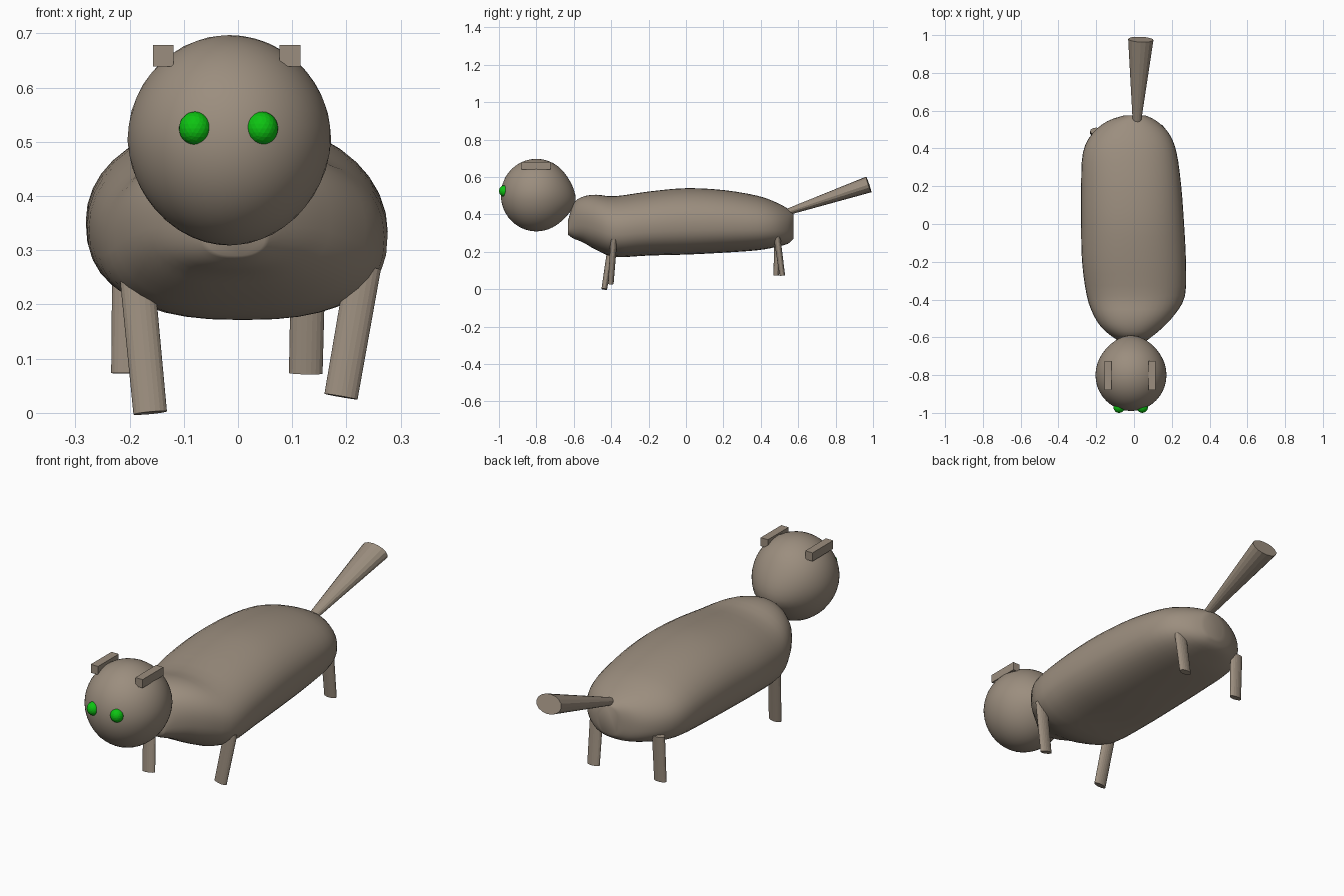
import bpy, bmesh, math
from mathutils import Vector

if "Cube" in bpy.data.objects:
    bpy.data.objects.remove(bpy.data.objects["Cube"])


def material(name, rgb):
    m = bpy.data.materials.new(name)
    m.diffuse_color = (*rgb, 1)
    m.use_nodes = True
    m.node_tree.nodes["Principled BSDF"].inputs["Base Color"].default_value = m.diffuse_color
    return m


FUR = material("fur", (0.33, 0.27, 0.21))
GREEN = material("eye_green", (0.004, 0.55, 0.006))


def loft(name, rings, mat):
    """Skin closed rings of points and cap both ends."""
    bm = bmesh.new()
    loops = [[bm.verts.new(p) for p in ring] for ring in rings]
    n = len(loops[0])
    for a, b in zip(loops, loops[1:]):
        for i in range(n):
            j = (i + 1) % n
            bm.faces.new((a[i], a[j], b[j], b[i]))
    bm.faces.new(loops[0])
    bm.faces.new(loops[-1])
    bmesh.ops.recalc_face_normals(bm, faces=bm.faces)
    mesh = bpy.data.meshes.new(name)
    bm.to_mesh(mesh)
    bm.free()
    ob = bpy.data.objects.new(name, mesh)
    bpy.context.collection.objects.link(ob)
    mesh.materials.append(mat)
    return ob


def limb(name, p0, p1, r0, r1, sides):
    """Straight tapered elliptical tube; r = (sideways, other) radii."""
    p0, p1 = Vector(p0), Vector(p1)
    d = (p1 - p0).normalized()
    u = Vector((1, 0, 0))
    u = (u - d * u.dot(d)).normalized()
    v = d.cross(u)
    angles = [2 * math.pi * i / sides for i in range(sides)]
    return loft(name, [[p + u * r[0] * math.cos(a) + v * r[1] * math.sin(a) for a in angles]
                       for p, r in ((p0, r0), (p1, r1))], FUR)


def ball(name, loc, scale, subdiv, mat):
    bpy.ops.mesh.primitive_ico_sphere_add(subdivisions=subdiv, radius=1, location=loc)
    ob = bpy.context.object
    ob.name = name
    ob.scale = scale
    ob.data.materials.append(mat)
    return ob


# Body: stations of (y, left x, right x, bottom z, top z)
stations = [
    (-0.63, -0.06, 0.05, 0.29, 0.37), (-0.60, -0.11, 0.09, 0.27, 0.46),
    (-0.55, -0.17, 0.15, 0.25, 0.495), (-0.48, -0.215, 0.215, 0.21, 0.505),
    (-0.38, -0.25, 0.27, 0.172, 0.497), (-0.20, -0.275, 0.275, 0.18, 0.522),
    (0.00, -0.28, 0.265, 0.185, 0.54), (0.20, -0.28, 0.25, 0.195, 0.53),
    (0.38, -0.27, 0.225, 0.208, 0.50), (0.48, -0.22, 0.185, 0.225, 0.465),
    (0.545, -0.14, 0.12, 0.243, 0.43), (0.575, -0.05, 0.06, 0.27, 0.405)]


def spline(a, b, c, d, t):
    return 0.5 * (2 * b + (c - a) * t + (2 * a - 5 * b + 4 * c - d) * t * t
                  + (3 * b - a - 3 * c + d) * t ** 3)


def body_ring(y, xl, xr, zb, zt, n=40):
    cx, hw = (xl + xr) / 2, (xr - xl) / 2
    mid = zb + (zt - zb) * 0.47
    ring = []
    for i in range(n):
        a = 2 * math.pi * i / n
        c, s = math.cos(a), math.sin(a)
        e = 2 / (2.1 if s > 0 else 2.5)
        h = zt - mid if s > 0 else mid - zb
        ring.append((cx + hw * math.copysign(abs(c) ** e, c), y,
                     mid + h * math.copysign(abs(s) ** e, s)))
    return ring


ext = [stations[0]] + stations + [stations[-1]]
rings = []
for k in range(len(stations) - 1):
    for t in (0, 1 / 3, 2 / 3):
        rings.append(body_ring(*(spline(*q, t) for q in zip(*ext[k:k + 4]))))
rings.append(body_ring(*stations[-1]))
body = loft("body", rings, FUR)
body.data.shade_smooth()

# Head, with a slight bulge at the nape where it meets the body
head = ball("head", (-0.016, -0.80, 0.503), (0.188, 0.19, 0.194), 4, FUR)
for v in head.data.vertices:
    v.co.y += 0.14 * max(0, v.co.y) ** 4 * max(0, 1 - 1.2 * abs(v.co.z + 0.25))
    if v.co.z < 0:
        v.co.x *= 1 - 0.05 * -v.co.z
head.data.shade_smooth()

# Eyes
for side, x in (("left", -0.079), ("right", 0.044)):
    ball(side + "_eye", (x, -0.969, 0.525), (0.03, 0.031, 0.031), 3, GREEN)

# Ears: plain bars on top of the head
for side, x in (("left", -0.138), ("right", 0.096)):
    bpy.ops.mesh.primitive_cube_add(size=1, location=(x, -0.802, 0.659))
    ear = bpy.context.object
    ear.name = side + "_ear"
    ear.scale = (0.038, 0.155, 0.04)
    ear.data.materials.append(FUR)

# Legs: flattened posts running up into the body
legs = {
    "front_left_leg": ((-0.162, -0.437, 0.0), (-0.188, -0.395, 0.27)),
    "front_right_leg": ((0.19, -0.402, 0.03), (0.232, -0.385, 0.27)),
    "back_left_leg": ((-0.203, 0.482, 0.073), (-0.20, 0.492, 0.29)),
    "back_right_leg": ((0.125, 0.515, 0.073), (0.13, 0.485, 0.29)),
}
for name, (foot, hip) in legs.items():
    limb(name, foot, hip, (0.031, 0.015), (0.032, 0.018), 20)

# Tail: cone widening to a flat oval tip
limb("tail", (0.015, 0.54, 0.412), (0.036, 0.977, 0.56), (0.022, 0.017), (0.067, 0.044), 16)
